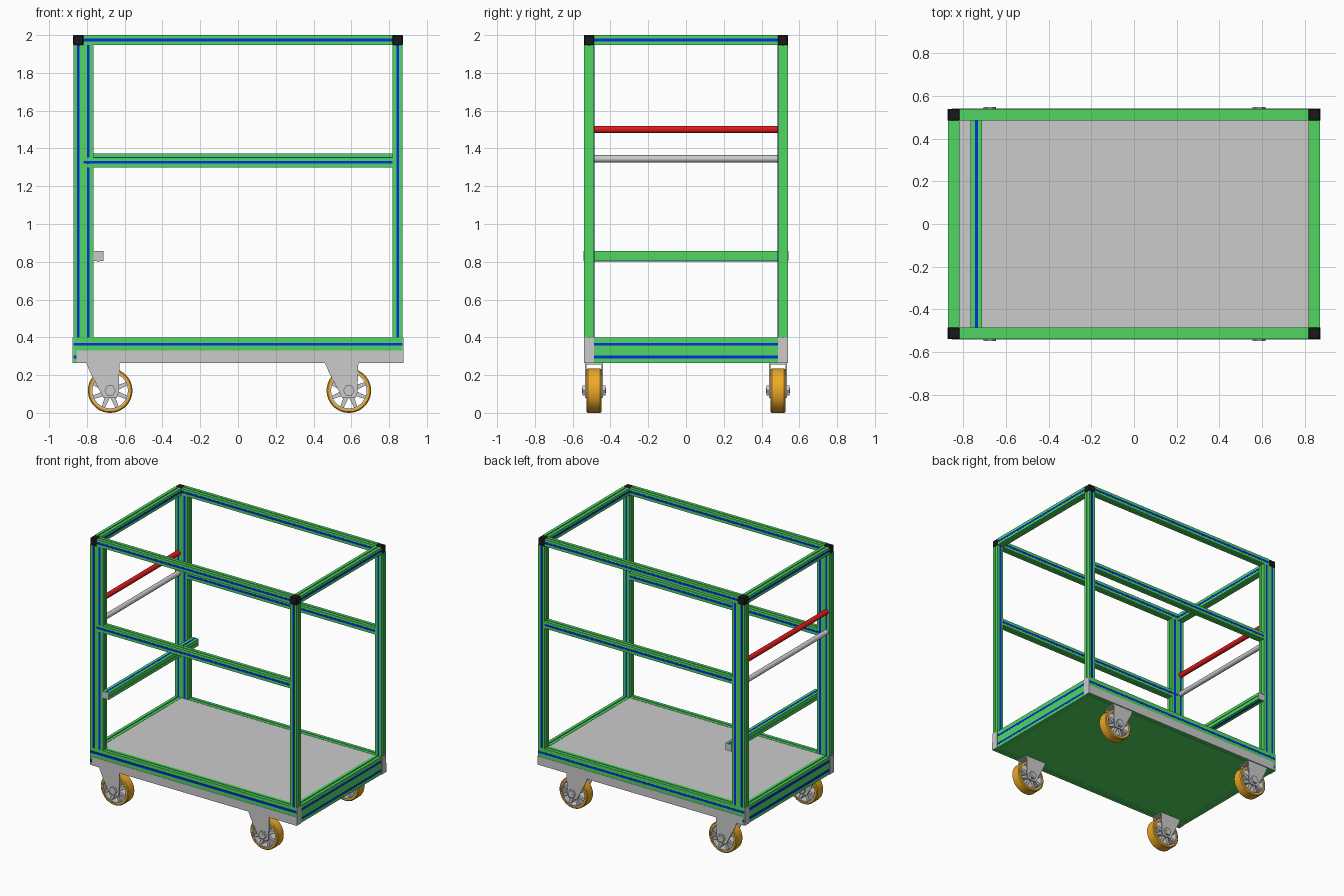
import bpy, bmesh, math
from mathutils import Matrix, Vector

if "Cube" in bpy.data.objects:
    bpy.data.objects.remove(bpy.data.objects["Cube"])

X, Y, T = 0.872, 0.539, 0.053      # outer half length, half width, profile size
XC, YC = X - T / 2, Y - T / 2      # corner profile centres
Z0, Z1 = 0.265, 0.40               # base frame bottom and top


def material(name, rgb):
    m = bpy.data.materials.new(name)
    m.diffuse_color = (*rgb, 1)
    m.use_nodes = True
    m.node_tree.nodes["Principled BSDF"].inputs["Base Color"].default_value = m.diffuse_color
    return m


GREEN = material("green", (0.08, 0.68, 0.12))
BLUE = material("blue", (0.0, 0.03, 0.8))
RED = material("red", (0.75, 0.01, 0.01))
BLACK = material("black", (0.01, 0.01, 0.01))
ORANGE = material("orange", (0.85, 0.4, 0.02))


def finish(name, bm, mats=()):
    bmesh.ops.recalc_face_normals(bm, faces=bm.faces)
    me = bpy.data.meshes.new(name)
    bm.to_mesh(me)
    bm.free()
    for m in mats:
        me.materials.append(m)
    ob = bpy.data.objects.new(name, me)
    bpy.context.collection.objects.link(ob)
    return ob


def add_box(bm, lo, hi, mat=0):
    c = [(a + b) / 2 for a, b in zip(lo, hi)]
    s = [b - a for a, b in zip(lo, hi)]
    r = bmesh.ops.create_cube(bm, size=1, matrix=Matrix.Translation(c) @ Matrix.Diagonal((*s, 1)))
    for f in {f for v in r["verts"] for f in v.link_faces}:
        f.material_index = mat


def box(name, lo, hi, mat=None):
    bm = bmesh.new()
    add_box(bm, lo, hi)
    return finish(name, bm, [mat] if mat else [])


def prism(bm, pts, vec):
    f = bm.faces.new([bm.verts.new(p) for p in pts])
    r = bmesh.ops.extrude_face_region(bm, geom=[f])
    vs = [e for e in r["geom"] if isinstance(e, bmesh.types.BMVert)]
    bmesh.ops.translate(bm, vec=vec, verts=vs)


def cyl_y(bm, x, y0, y1, z, r, n):
    prism(bm, [(x + r * math.cos(a), y0, z + r * math.sin(a))
               for a in (2 * math.pi * i / n for i in range(n))], (0, y1 - y0, 0))


def smooth(ob):
    bpy.ops.object.select_all(action='DESELECT')
    ob.select_set(True)
    bpy.context.view_layer.objects.active = ob
    bpy.ops.object.shade_smooth_by_angle(angle=math.radians(35))


def rail(name, axis, u, lo, hi, slots=(0,)):
    """Slotted extrusion filling the box lo-hi along axis; blue strips in both u faces."""
    v = 3 - axis - u
    hu, hv = (hi[u] - lo[u]) / 2, (hi[v] - lo[v]) / 2
    cu, cv = (hi[u] + lo[u]) / 2, (hi[v] + lo[v]) / 2
    s, n, d = 0.008, 0.004, 0.005   # blue slot half width, plain slot half width, depth
    half = []
    for c in slots:
        half += [(hu, c - s), (hu - d, c - s), (hu - d, c + s), (hu, c + s)]
    half = [(hu, -hv)] + half + [(hu, hv), (n, hv), (n, hv - d), (-n, hv - d), (-n, hv)]
    section = half + [(-a, -b) for a, b in half]

    def place(a, b, w):
        p = [0, 0, 0]
        p[u], p[v], p[axis] = cu + a, cv + b, w
        return p
    bm = bmesh.new()
    vec = [0, 0, 0]
    vec[axis] = hi[axis] - lo[axis]
    prism(bm, [place(a, b, lo[axis]) for a, b in section], vec)
    for side in (-1, 1):
        for c in slots:
            a0, a1 = sorted((side * (hu - d), side * (hu + 0.0005)))
            add_box(bm, place(a0, c - s + 0.0005, lo[axis]), place(a1, c + s - 0.0005, hi[axis]), 1)
    return finish(name, bm, [GREEN, BLUE])


base_slots = (-0.037, 0.031)
for sy, side in ((-1, "front"), (1, "back")):
    y0, y1 = sy * YC - T / 2, sy * YC + T / 2
    # base side beams, grey end caps and lower cover strip
    rail(side + "_base_beam", 0, 1, (-X, y0, Z0), (X, y1, Z1), base_slots)
    for sx, end in ((-1, "left"), (1, "right")):
        xs = sorted((sx * X, sx * (X + 0.004)))
        box(f"{side}_{end}_end_cap", (xs[0], y0, Z0), (xs[1], y1, Z1))
        # posts and corner connectors
        xc = sx * XC
        rail(f"{side}_{end}_post", 2, 1, (xc - T / 2, y0, Z1), (xc + T / 2, y1, 2 - T))
        cube = box(f"{side}_{end}_corner", (xc - T / 2 - .001, y0 - .001, 2 - T - .001),
                   (xc + T / 2 + .001, y1 + .001, 2), BLACK)
        bev = cube.modifiers.new("bevel", 'BEVEL')
        bev.width, bev.segments = 0.004, 1
    ys = sorted((sy * Y, sy * (Y + 0.002)))
    box(side + "_cover_strip", (-0.855, ys[0], Z0), (X + 0.004, ys[1], 0.33))
    rail(side + "_inner_post", 2, 1, (-X + T, y0, Z1), (-X + 2 * T, y1, 2 - T))
    rail(side + "_top_beam", 0, 1, (-X + T, y0, 2 - T), (X - T, y1, 2))

# side guard rails at slightly different heights
rail("front_guard_rail", 0, 1, (-X + T, -Y - .001, 1.30), (X - T, -Y + T, 1.353))
rail("back_guard_rail", 0, 1, (-X + 2 * T, Y - T, 1.32), (X - T, Y, 1.373))

# cross beams at both ends
for sx, end in ((-1, "left"), (1, "right")):
    x0, x1 = sx * XC - T / 2, sx * XC + T / 2
    rail(end + "_base_beam", 1, 0, (x0, -Y + T, Z0), (x1, Y - T, Z1), base_slots)
    rail(end + "_top_beam", 1, 0, (x0, -Y + T, 2 - T), (x1, Y - T, 2))

# low cross bar with grey end caps
bx = -X + 2 * T
rail("low_cross_bar", 1, 2, (bx, -Y, 0.803), (bx + T, Y, 0.856))
for sy, side in ((-1, "front"), (1, "back")):
    ys = sorted((sy * Y, sy * (Y + 0.004)))
    box(side + "_cross_bar_cap", (bx, ys[0], 0.803), (bx + T, ys[1], 0.856))

# push handle and grey bar
for name, z, mat in (("push_handle", 1.50, [RED]), ("handle_bar", 1.345, [])):
    bm = bmesh.new()
    cyl_y(bm, -XC, -Y + T, Y - T, z, 0.019, 32)
    smooth(finish(name, bm, mat))

# deck and underside panel
box("deck", (-X + T, -Y + T, 0.375), (X - T, Y - T, 0.398))
box("underside_panel", (-X + T, -Y + T, Z0 + .001), (X - T, Y - T, 0.28), GREEN)


def ring_y(bm, cx, cy, cz, section, n=48):
    """Lathe a closed (radius, y) section around the wheel axle."""
    loops = []
    for i in range(n):
        a = 2 * math.pi * i / n
        loops.append([bm.verts.new((cx + r * math.cos(a), cy + y, cz + r * math.sin(a)))
                      for r, y in section])
    k = len(section)
    for i in range(n):
        p, q = loops[i], loops[(i + 1) % n]
        for j in range(k):
            bm.faces.new((p[j], p[(j + 1) % k], q[(j + 1) % k], q[j]))


R = 0.118
FORK = [(-.127, .147), (-.105, .095), (-.05, -.01), (-.035, -.04), (.035, -.04),
        (.045, -.01), (.05, .147)]
for sy, side in ((-1, "front"), (1, "back")):
    for cx, end in ((-0.677, "left"), (0.587, "right")):
        cy, tag = sy * 0.487, f"{side}_{end}_"
        # tyre
        bm = bmesh.new()
        ring_y(bm, cx, cy, R, [(.101, -.039), (.112, -.039), (R, -.033), (R, .033),
                               (.112, .039), (.101, .039)])
        smooth(finish(tag + "tyre", bm, [ORANGE]))
        # rim, hub and spokes
        bm = bmesh.new()
        ring_y(bm, cx, cy, R, [(.094, -.037), (.102, -.037), (.102, .037), (.094, .037)])
        cyl_y(bm, cx, cy - .041, cy + .041, R, .036, 32)
        for i in range(8):
            rot = Matrix.Rotation(math.pi * (i + .5) / 4, 3, 'Y')
            pts = [rot @ Vector(p) + Vector((cx, cy, R)) for p in
                   ((.03, -.028, -.013), (.097, -.028, -.009), (.097, -.028, .009), (.03, -.028, .013))]
            prism(bm, pts, (0, .056, 0))
        smooth(finish(tag + "wheel_rim", bm))
        # fork plates, mounting plate, axle and hexagonal nuts
        bm = bmesh.new()
        for o in (-1, 1):
            prism(bm, [(cx + x, cy + o * .0435 - .003, R + z) for x, z in FORK], (0, .006, 0))
            yn = cy + o * .054
            cyl_y(bm, cx, yn - .008, yn + .008, R, .03, 6)
        add_box(bm, (cx - .125, cy - .0465, .257), (cx + .05, cy + .0465, Z0))
        cyl_y(bm, cx, cy - .063, cy + .063, R, .014, 16)
        finish(tag + "caster_fork", bm)
